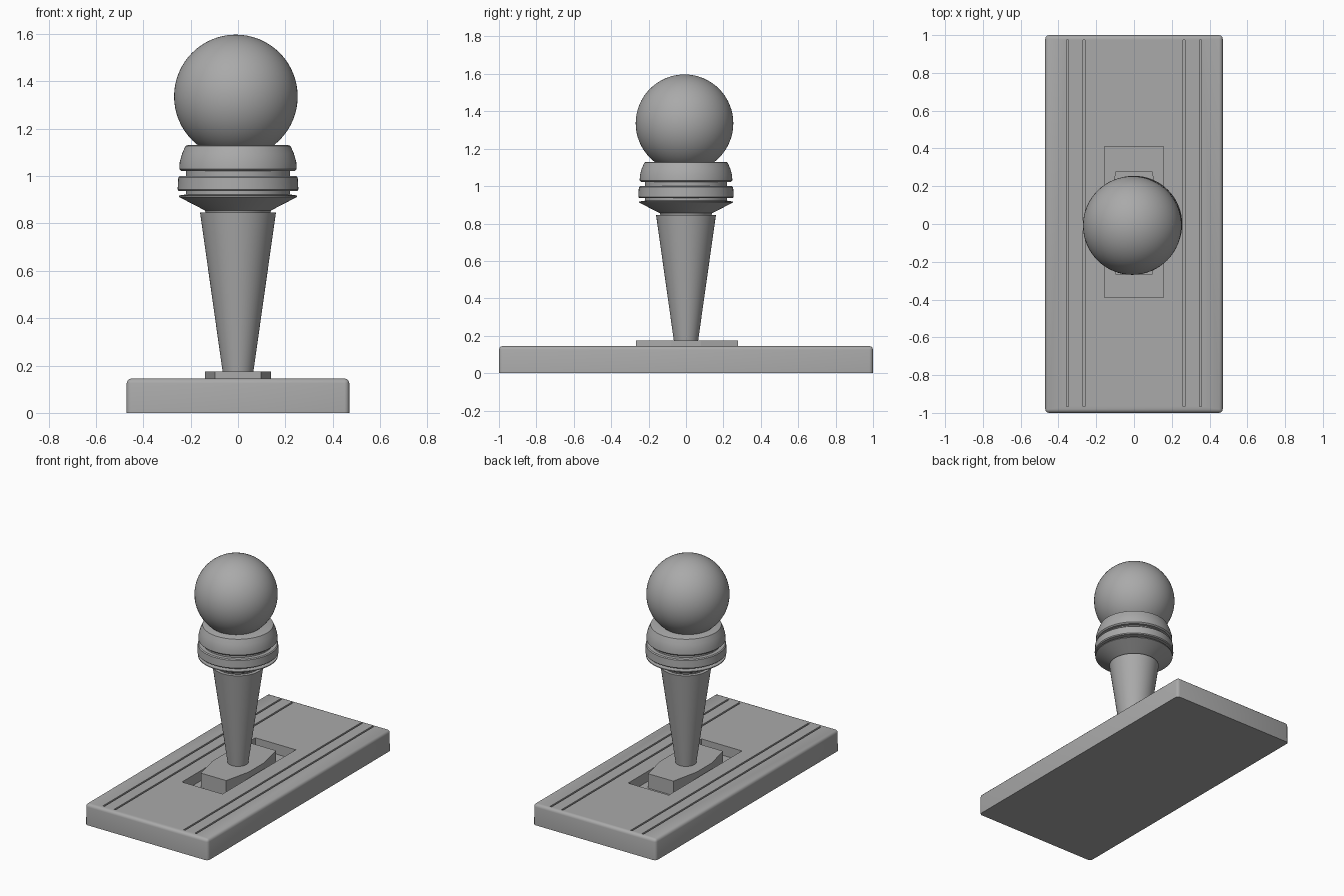
import bpy
import bmesh
import math

if "Cube" in bpy.data.objects:
    bpy.data.objects.remove(bpy.data.objects["Cube"], do_unlink=True)

grey = bpy.data.materials.new("mid grey")
grey.use_nodes = True
colour = (0.4, 0.4, 0.4, 1)
grey.diffuse_color = colour
grey.node_tree.nodes["Principled BSDF"].inputs["Base Color"].default_value = colour


def finish(name, bm, angle=None):
    """Turn a bmesh into a grey object, smooth below the given angle."""
    bmesh.ops.recalc_face_normals(bm, faces=bm.faces)
    mesh = bpy.data.meshes.new(name)
    bm.to_mesh(mesh)
    bm.free()
    mesh.materials.append(grey)
    obj = bpy.data.objects.new(name, mesh)
    bpy.context.collection.objects.link(obj)
    if angle:
        smooth(obj, angle)
    return obj


def activate(obj):
    bpy.ops.object.select_all(action="DESELECT")
    obj.select_set(True)
    bpy.context.view_layer.objects.active = obj


def smooth(obj, angle):
    activate(obj)
    bpy.ops.object.shade_smooth_by_angle(angle=math.radians(angle))


def add_prism(bm, outline, z0, z1):
    """Extrude a flat outline from z0 up to z1."""
    low = bm.faces.new([bm.verts.new((x, y, z0)) for x, y in outline])
    top = bmesh.ops.extrude_face_region(bm, geom=[low])["geom"]
    for v in top:
        if isinstance(v, bmesh.types.BMVert):
            v.co.z = z1


def rectangle(x0, x1, y0, y1):
    return [(x0, y0), (x1, y0), (x1, y1), (x0, y1)]


def lathe(name, profile, steps=64, angle=30):
    """Spin an (r, z) profile around the z axis."""
    bm = bmesh.new()
    verts = [bm.verts.new((r, 0, z)) for r, z in profile]
    edges = [bm.edges.new(pair) for pair in zip(verts, verts[1:])]
    bmesh.ops.spin(bm, geom=verts + edges, axis=(0, 0, 1), cent=(0, 0, 0),
                   angle=math.tau, steps=steps)
    bmesh.ops.remove_doubles(bm, verts=bm.verts, dist=0.0001)
    return finish(name, bm, angle)


# Base slab, rounded everywhere except around the bottom
bm = bmesh.new()
add_prism(bm, rectangle(-0.47, 0.47, -1, 1), 0, 0.145)
rounded = [e for e in bm.edges if max(v.co.z for v in e.verts) > 0.1]
bmesh.ops.bevel(bm, geom=rounded, offset=0.02, segments=3, profile=0.5,
                affect="EDGES")
base = finish("base", bm)

# Slot and rail grooves cut into the top of the base
bm = bmesh.new()
add_prism(bm, rectangle(-0.155, 0.155, -0.39, 0.41), 0.075, 0.3)
for side in (-1, 1):
    for x in (0.265, 0.352):
        c = side * x
        add_prism(bm, rectangle(c - 0.006, c + 0.006, -0.965, 0.975), 0.12, 0.3)
cutter = finish("slot_cutter", bm)
cutter.hide_render = True
cut = base.modifiers.new("slots", "BOOLEAN")
cut.operation = "DIFFERENCE"
cut.solver = "EXACT"
cut.object = cutter
activate(base)
bpy.ops.object.modifier_apply(modifier=cut.name)
bpy.data.objects.remove(cutter, do_unlink=True)
smooth(base, 40)

# Slider plate with tapered ends
bm = bmesh.new()
half = [(0.097, -0.267), (0.14, -0.08), (0.14, 0.08), (0.097, 0.277)]
add_prism(bm, half + [(-x, y) for x, y in reversed(half)], 0.07, 0.175)
finish("slider_plate", bm)

# Tapered lever shaft
lathe("lever_shaft", [(0, 0.16), (0.063, 0.16), (0.16, 0.845), (0, 0.845)])

# Grip collar: flare, ring and shoulder separated by narrow necks
lathe("grip_collar", [
    (0, 0.84), (0.135, 0.84), (0.14, 0.855), (0.25, 0.912), (0.25, 0.918),
    (0.22, 0.922), (0.22, 0.937), (0.25, 0.937), (0.255, 0.943),
    (0.252, 0.994), (0.246, 1.0), (0.22, 1.0), (0.22, 1.022),
    (0.24, 1.022), (0.248, 1.03), (0.246, 1.06), (0.236, 1.095),
    (0.222, 1.127), (0.214, 1.13), (0, 1.13)])

# Ball knob
bm = bmesh.new()
bmesh.ops.create_uvsphere(bm, u_segments=64, v_segments=32, radius=0.261)
bmesh.ops.translate(bm, verts=bm.verts, vec=(-0.009, -0.008, 1.336))
finish("ball_knob", bm, 60)
